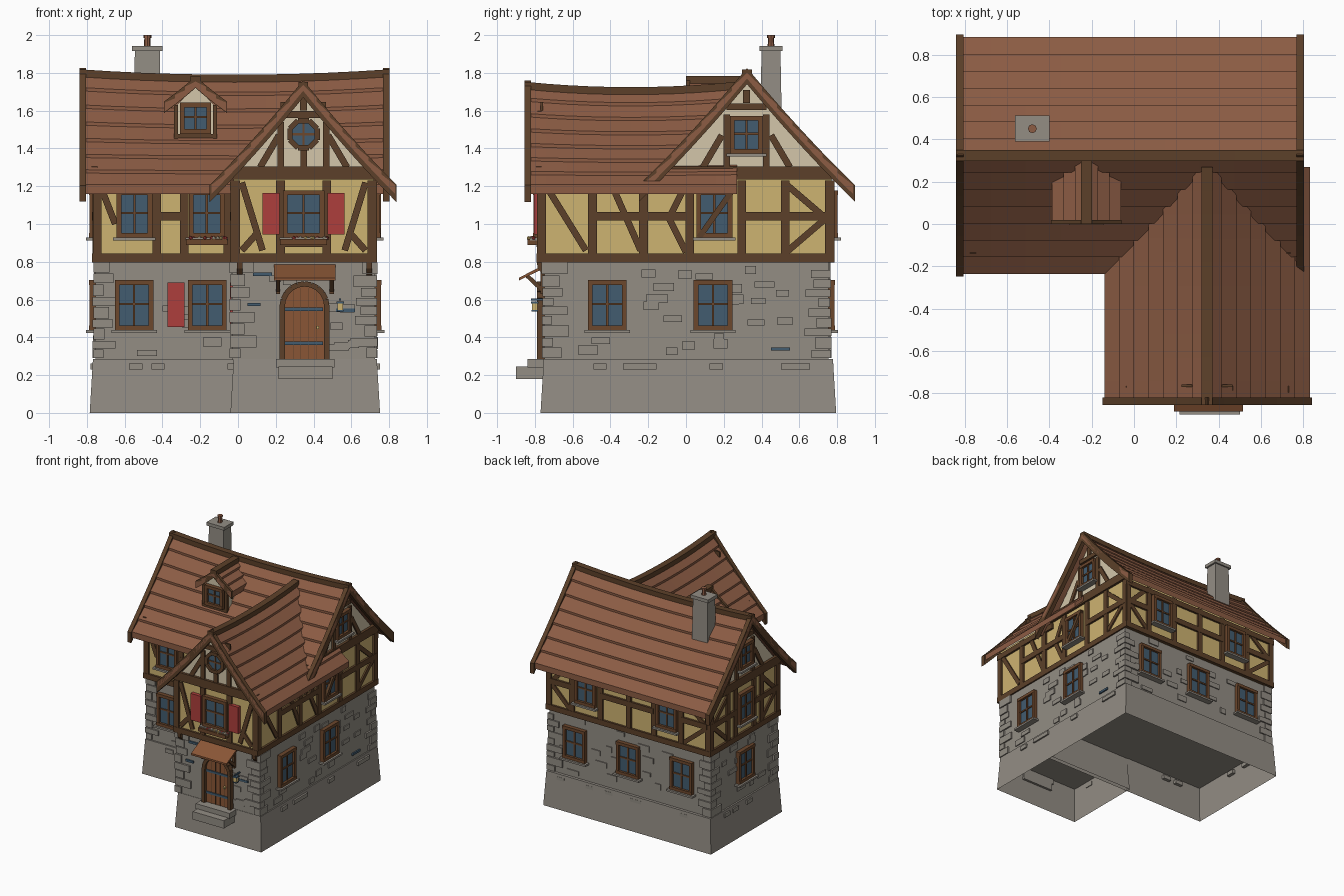
import bpy, bmesh, math, random
from mathutils import Vector

random.seed(4)
if "Cube" in bpy.data.objects:
    bpy.data.objects.remove(bpy.data.objects["Cube"], do_unlink=True)


def material(name, code):
    rgb = [int(code[i:i + 2], 16) / 255 for i in (0, 2, 4)]
    col = [c / 12.92 if c < .04 else ((c + .055) / 1.055) ** 2.4 for c in rgb] + [1]
    m = bpy.data.materials.new(name)
    m.use_nodes = True
    m.diffuse_color = col
    m.node_tree.nodes["Principled BSDF"].inputs["Base Color"].default_value = col
    return m


STONE = material("grey_stone", "938d84")
TIMBER = material("dark_timber", "5c4029")
TILE = material("roof_tile", "8c5c44")
YELLOW = material("yellow_plaster", "ceb371")
CREAM = material("cream_plaster", "d3c6aa")
WOOD = material("frame_wood", "6c472c")
BLUE = material("blue_grey", "425c70")
RED = material("red_paint", "ad3f3c")
DOOR = material("door_wood", "8a5636")
parts = {}


def part(name, mat):
    if name not in parts:
        parts[name] = (bmesh.new(), mat)
    return parts[name][0]


def loft(name, mat, rings, bottom=True):
    bm = part(name, mat)
    vs = [[bm.verts.new(p) for p in r] for r in rings]
    n = len(vs[0])
    for a, b in zip(vs, vs[1:]):
        for i in range(n):
            bm.faces.new((a[i], a[(i + 1) % n], b[(i + 1) % n], b[i]))
    if bottom:
        bm.faces.new(vs[0])
    bm.faces.new(vs[-1])


# A wall is (facing letter, plane position); u runs along it, d outward
def on_wall(wall, u, z, d):
    side, pos = wall
    return {"F": (u, pos - d, z), "B": (u, pos + d, z),
            "R": (pos + d, u, z), "L": (pos - d, u, z)}[side]


def prism(name, mat, wall, pts, d0, d1):
    loft(name, mat, [[on_wall(wall, u, z, d) for u, z in pts] for d in (d0, d1)])


def rect(name, mat, wall, u0, u1, z0, z1, d0, d1):
    prism(name, mat, wall, [(u0, z0), (u1, z0), (u1, z1), (u0, z1)], d0, d1)


def bar(name, mat, wall, a, b, width, d0, d1):
    a, b = Vector(a), Vector(b)
    n = (b - a).normalized().orthogonal() * width / 2
    prism(name, mat, wall, [a + n, b + n, b - n, a - n], d0, d1)


def box(name, mat, x0, x1, y0, y1, z0, z1):
    rect(name, mat, ("F", 0), x0, x1, z0, z1, -y1, -y0)


def timber(wall, posts=(), rails=(), braces=(), width=.045):
    for u, z0, z1 in posts:
        rect("timber_posts", TIMBER, wall, u - width / 2, u + width / 2, z0, z1, -.01, .015)
    for u0, u1, z in rails:
        rect("timber_rails", TIMBER, wall, u0, u1, z - width / 2, z + width / 2, -.01, .017)
    for a, b in braces:
        bar("timber_braces", TIMBER, wall, a, b, .035, -.01, .012)


def window(wall, u, z0, z1, w, sill=True, shutters=False):
    h, f = w / 2, .025
    rect("window_glass", BLUE, wall, u - h, u + h, z0, z1, -.01, .014)
    for s in (-1, 1):
        rect("window_frames", WOOD, wall, u + s * h - f / 2, u + s * h + f / 2, z0, z1, -.01, .032)
        if shutters:
            c = u + s * (h + .075)
            rect("shutters", RED, wall, c - .045, c + .045, z0 + .005, z1, 0, .03)
    for z in (z0, z1):
        rect("window_frames", WOOD, wall, u - h - f / 2, u + h + f / 2, z - f / 2, z + f / 2, -.01, .034)
    rect("window_bars", WOOD, wall, u - .006, u + .006, z0, z1, 0, .022)
    rect("window_bars", WOOD, wall, u - h, u + h, (z0 + z1) / 2, (z0 + z1) / 2 + .012, 0, .022)
    if sill:
        rect("window_sills", STONE, wall, u - h - .03, u + h + .03, z0 - .027, z0 - .012, 0, .05)


def roof(name, axis, c, half, zr, ze, l0, l1, rows, sag, ends, deep):
    def point(l, w, off=0):
        t, p = abs(w), (l - l0) / (l1 - l0)
        z = zr - (zr - ze) * (t + .1 * t * (1 - t)) - sag * 4 * p * (1 - p) * (1 - t) + off
        return (l, c + w * half, z) if axis == "x" else (c + w * half, l, z)
    along = [l0 + (l1 - l0) * i / 10 for i in range(11)]
    for s in (-1, 1):
        # overlapping tile courses
        for i in range(rows):
            a, b = s * i / rows, s * (i + 1) / rows
            loft(name + "_tiles", TILE, [[point(l, a), point(l, b, .018), point(l, b, -.03),
                                          point(l, a, -.03)] for l in along])
        # curved boards on the gable ends
        for l, inward in ends:
            for i in range(6):
                a, b = s * i * .17, s * (i + 1) * .17
                loft(name + "_gable_boards", TIMBER,
                     [[point(l, a, .026), point(l, b, .026), point(l, b, -deep), point(l, a, -deep)],
                      [(Vector(point(l, w, o)) + Vector((inward, 0, 0) if axis == "x" else (0, inward, 0)))
                       for w, o in ((a, .026), (b, .026), (b, -deep), (a, -deep))]])
    k = .026 / half
    loft(name + "_ridge", TIMBER, [[point(l, -k, .01), point(l, -k, .05), point(l, k, .05),
                                    point(l, k, .01)] for l in along])


# Stone base, open below, and ground floor
def base(x0, x1, y0, y1):
    loft("stone_base", STONE, [[(x0 + i, y0 + i, z), (x1 - i, y0 + i, z), (x1 - i, y1 - i, z), (x0 + i, y1 - i, z)]
                               for z, i in ((0, 0), (.285, .017))], bottom=False)


base(-.785, .752, -.135, .795)
base(-.04, .752, -.77, -.1)
box("ground_floor", STONE, -.755, .725, -.105, .755, .28, .8)
box("ground_floor_wing", STONE, -.03, .725, -.75, 0, .28, .8)
box("door_step_upper", STONE, .2, .51, -.84, -.74, .24, .285)
box("door_step_lower", STONE, .215, .5, -.9, -.74, .18, .245)

# Corner stones and scattered raised stones
for x, y, sx, sy in ((-.755, -.105, -1, -1), (-.755, .755, -1, 1), (.725, .755, 1, 1),
                     (.725, -.75, 1, -1), (-.03, -.75, -1, -1)):
    z, i = .29, 0
    while z < .76:
        h = random.uniform(.045, .07)
        lx, ly = (.11, .06) if i % 2 else (.06, .11)
        lx, ly = lx + random.uniform(-.02, .02), ly + random.uniform(-.02, .02)
        o = random.uniform(.008, .016)
        xs, ys = sorted((x + sx * o, x - sx * lx)), sorted((y + sy * o, y - sy * ly))
        box("corner_stones", STONE, *xs, *ys, z, min(z + h - .006, .8))
        z, i = z + h, i + 1
SF, SW, SR, SL, SB, SI = (("F", -.105), ("F", -.75), ("R", .725), ("L", -.755), ("B", .755), ("L", -.03))
for wall, u0, u1, n in ((SF, -.65, -.12, 6), (SW, .08, .6, 8), (SR, -.6, .6, 24), (SL, 0, .62, 10),
                        (SB, -.6, .6, 20), (SI, -.65, -.2, 6)):
    for i in range(n):
        u, z, w = random.uniform(u0, u1), random.uniform(.3, .75), random.uniform(.05, .11)
        rect("wall_stones", STONE, wall, u, u + w, z, z + random.uniform(.03, .05), -.01, .008)
    for i in range(n // 3):
        u = random.uniform(u0, u1)
        rect("base_stones", STONE, wall, u, u + .07, .23, .262, -.01, .026)
for wall, u, z, w in ((SW, .08, .725, .1), (SW, .05, .565, .07), (SW, .52, .535, .1), (SR, .45, .33, .1)):
    rect("blue_stones", BLUE, wall, u, u + w, z, z + .017, -.01, .012)

# Plastered upper floor and gables
box("upper_floor", YELLOW, -.755, .72, -.125, .77, .8, 1.25)
box("upper_floor_wing", YELLOW, -.025, .72, -.775, 0, .8, 1.25)
prism("main_gables", CREAM, ("R", 0), [(-.12, 1.245), (.765, 1.245), (.32, 1.75)], -.754, .719)
prism("wing_gable", CREAM, ("F", 0), [(-.02, 1.245), (.715, 1.245), (.347, 1.69)], -.2, .774)
F, W, R, L, B, I = (("F", -.125), ("F", -.775), ("R", .72), ("L", -.755), ("B", .77), ("L", -.025))
LO, HI = .82, 1.23


def post(*us):
    return [(u, .8, HI) for u in us]


def kbrace(corner, inner):
    return [((inner, 1.21), (corner, 1.03)), ((corner, 1.03), (inner, .85))]


timber(F, post(-.745, -.43, -.285, -.055), [(-.76, -.03, LO), (-.76, -.03, 1.2), (-.43, -.285, 1.04)],
       [((-.72, 1.18), (-.65, 1.0))])
timber(W, post(-.013, .225, .47, .708), [(-.035, .735, LO), (.225, .47, .9)],
       [((.02, 1.22), (.13, .86)), ((.02, .86), (.1, .95)), ((.675, 1.22), (.565, .86)), ((.675, .86), (.595, .95))])
timber(R, post(-.765, -.495, -.225, .02, .295, .525, .758),
       [(-.79, .785, LO), (-.79, -.12, 1.2), (-.495, .02, 1.04), (.295, .76, 1.04)],
       [((-.74, 1.2), (-.53, .86)), ((-.39, 1.2), (-.24, .86))] + kbrace(-.09, 0) + kbrace(.74, .53))
bar("timber_braces", TIMBER, R, (.07, .93), (.24, 1.17), .03, .01, .036)
timber(L, post(-.105, .1, .2, .44, .54, .758), [(-.14, .785, LO), (-.1, .2, 1.04), (.44, .76, 1.04)],
       kbrace(-.09, .1) + kbrace(.74, .54))
timber(B, post(-.745, -.5, -.25, -.02, .24, .5, .71),
       [(-.77, .735, LO), (-.77, .735, 1.2), (-.25, .24, 1.04), (-.74, -.5, 1.04), (.5, .7, 1.04)],
       kbrace(-.74, -.52) + kbrace(.7, .52))
timber(I, post(-.765, -.55, -.35, -.15), [(-.79, -.13, LO), (-.79, -.13, 1.2), (-.55, -.15, 1.04)],
       [((-.74, 1.2), (-.57, .86))])
# Gable framing
for wall, c, half, top, win in ((R, .32, .46, 1.64, .105), (L, .32, .46, 1.64, .105), (W, .347, .385, 1.6, .12)):
    rect("tie_beams", TIMBER, wall, c - half, c + half, 1.235, 1.305, -.01, .02)
    timber(wall, [(c - win, 1.3, top - .06), (c + win, 1.3, top - .06), (c, top, top + .07)],
           [(c - win, c + win, top - .02)],
           [((c + s * .13, 1.47), (c + s * .23, 1.3)) for s in (-1, 1)], .035)
rect("king_post", TIMBER, W, .33, .364, 1.3, 1.4, -.01, .015)

# Windows
for wall, u, shut in ((SF, -.55, False), (SF, -.163, True), (SR, -.417, False), (SR, .143, False), (SL, .32, False),
                      (SB, -.5, False), (SB, -.01, False), (SB, .48, False)):
    window(wall, u, .45, .69, .18, shutters=shut)
for wall, u, shut in ((F, -.548, False), (F, -.165, False), (W, .347, True), (R, .15, False), (L, .32, False),
                      (B, -.375, False), (B, .37, False)):
    window(wall, u, .94, 1.165, .165 + .03 * shut, shutters=shut)
for wall in (R, L):
    window(wall, .32, 1.385, 1.56, .15)
ring = [(.347 + .078 * math.cos(a), 1.475 + .078 * math.sin(a))
        for a in (math.pi / 8 + i * math.pi / 4 for i in range(8))]
prism("round_window_glass", BLUE, W, ring, -.01, .016)
for a, b in zip(ring, ring[1:] + ring[:1]):
    bar("round_window_frame", TIMBER, W, a, b, .028, -.01, .035)
rect("round_window_bars", WOOD, W, .341, .353, 1.4, 1.55, 0, .022)
rect("round_window_bars", WOOD, W, .275, .42, 1.469, 1.481, 0, .022)

# Flower boxes
for wall, u, h in ((F, -.165, .11), (W, .347, .125)):
    rect("flower_boxes", WOOD, wall, u - h, u + h, .89, .92, .015, .065)
    for i in range(14):
        mat = random.choice((RED, CREAM, YELLOW))
        new = bmesh.ops.create_icosphere(part("flowers_" + mat.name, mat), subdivisions=1, radius=.011)
        spot = on_wall(wall, u + random.uniform(-h, h), .925, random.uniform(.025, .06))
        bmesh.ops.translate(part("flowers_" + mat.name, mat), verts=new["verts"], vec=spot)

# Arched door with iron bands
arch = [(.352 + .118 * math.cos(a), .565 + .118 * math.sin(a)) for a in (math.pi * i / 10 for i in range(11))]
arch = [(.47, .285)] + arch + [(.234, .285)]
prism("door", DOOR, SW, arch, -.01, .018)
for a, b in zip(arch, arch[1:]):
    bar("door_frame", TIMBER, SW, a, b, .028, -.01, .04)
for u in (.29, .33, .372, .412):
    rect("door_grooves", TIMBER, SW, u, u + .004, .285, .66, 0, .02)
for z in (.36, .54):
    rect("door_bands", BLUE, SW, .245, .45, z, z + .017, 0, .026)
rect("door_knob", YELLOW, SW, .415, .43, .445, .46, 0, .04)

# Canopy, corbels and lantern
X = ("R", 0)
prism("door_canopy", DOOR, X, [(-.74, .79), (-.885, .715), (-.885, .7), (-.74, .772)], .19, .515)
for x in (.2, .485):
    bar("canopy_brackets", TIMBER, X, (-.75, .64), (-.84, .725), .022, x, x + .022)
    rect("canopy_brackets", TIMBER, X, -.77, -.745, .63, .76, x, x + .022)
for x in (-.005, .68):
    prism("corbels", TIMBER, X, [(-.74, .71), (-.74, .8), (-.79, .8), (-.785, .765)], x, x + .03)
box("lantern_arm", BLUE, .536, .546, -.82, -.74, .595, .605)
box("lantern_light", YELLOW, .527, .555, -.815, -.787, .545, .58)
box("lantern_cap", BLUE, .522, .56, -.82, -.782, .58, .59)
box("lantern_foot", BLUE, .524, .558, -.818, -.784, .537, .545)

# Roofs and dormer
roof("main_roof", "x", .323, .56, 1.8, 1.19, -.84, .803, 7, .03, ((-.84, .035), (.803, -.035)), .06)
roof("wing_roof", "y", .345, .485, 1.735, 1.19, -.855, .27, 7, .03, ((-.855, .035),), .065)
roof("dormer_roof", "y", -.225, .163, 1.755, 1.625, 0, .3, 3, 0, ((0, .02),), .035)
prism("dormer_body", CREAM, ("F", 0), [(-.335, 1.4), (-.115, 1.4), (-.115, 1.62), (-.225, 1.73), (-.335, 1.62)], -.2, -.03)
D = ("F", .03)
timber(D, [(-.328, 1.44, 1.63), (-.122, 1.44, 1.63)], [(-.335, -.115, 1.465)], width=.022)
window(D, -.225, 1.49, 1.63, .14, sill=False)
for x in (.25, .44):
    box("roof_hooks", TIMBER, x - .025, x + .025, -.77, -.757, 1.6, 1.645)

# Chimney
loft("chimney", STONE, [[(-.48 - w, .45 - v, z), (-.48 + w, .45 - v, z), (-.48 + w, .45 + v, z), (-.48 - w, .45 + v, z)]
                        for w, v, z in ((.073, .058, 1.5), (.066, .05, 1.92))])
box("chimney_cap", STONE, -.562, -.4, .39, .512, 1.915, 1.942)
loft("chimney_pot", TILE, [[(-.48 + r * math.cos(i * math.pi / 4), .45 + r * math.sin(i * math.pi / 4), z)
                            for i in range(8)] for r, z in ((.018, 1.93), (.016, 1.985), (.021, 1.985), (.021, 2))])

for name, (bm, mat) in parts.items():
    bmesh.ops.recalc_face_normals(bm, faces=bm.faces[:])
    mesh = bpy.data.meshes.new(name)
    bm.to_mesh(mesh)
    bm.free()
    mesh.materials.append(mat)
    bpy.context.collection.objects.link(bpy.data.objects.new(name, mesh))
